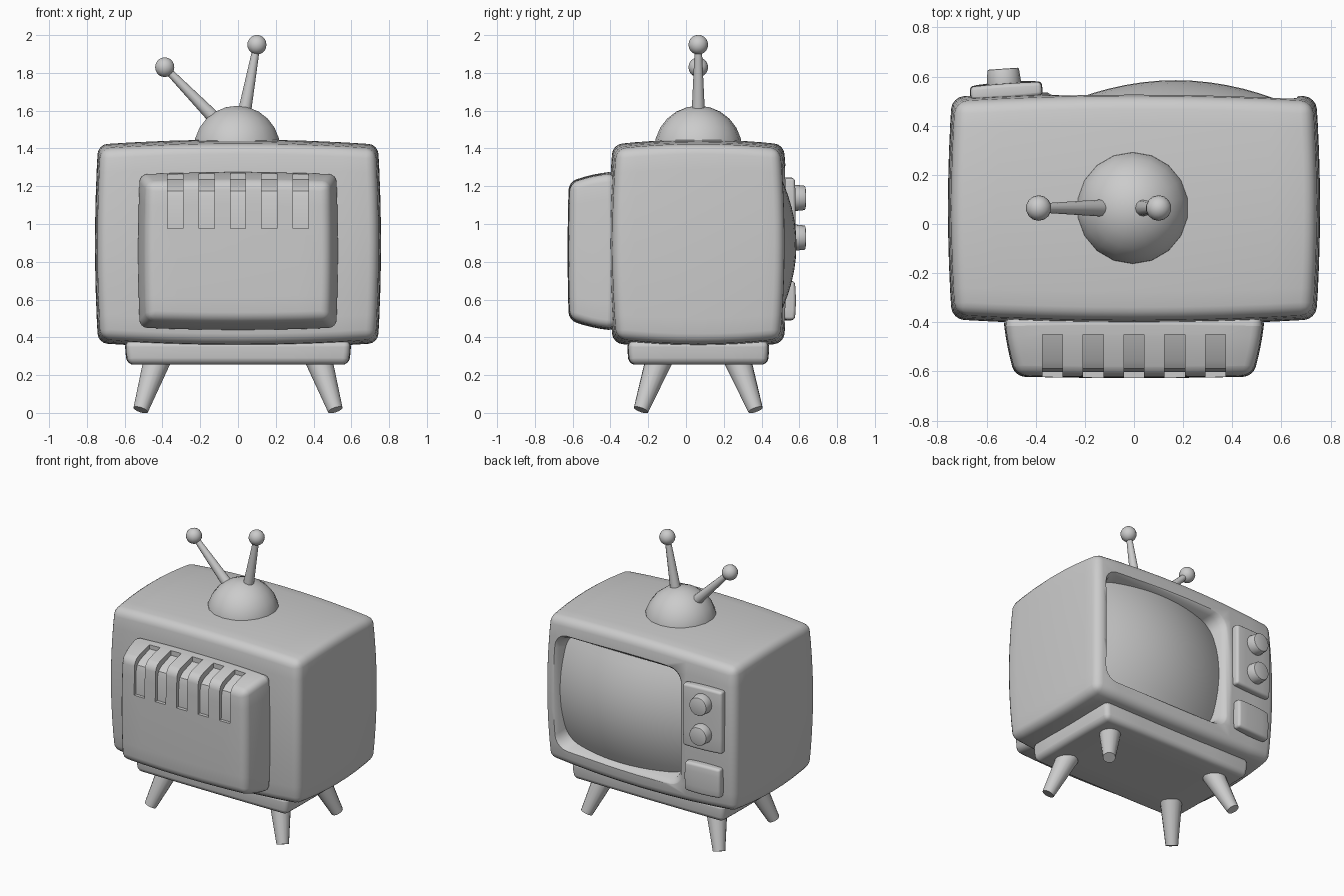
import bpy, bmesh, math
from mathutils import Vector, Matrix

if "Cube" in bpy.data.objects:
    bpy.data.objects.remove(bpy.data.objects["Cube"])

CY = 0.065  # depth centre of cabinet, legs and aerial


def make(name, bm):
    bmesh.ops.recalc_face_normals(bm, faces=bm.faces[:])
    me = bpy.data.meshes.new(name)
    bm.to_mesh(me)
    bm.free()
    ob = bpy.data.objects.new(name, me)
    bpy.context.collection.objects.link(ob)
    return ob


def finish(ob, angle=35):
    """Apply modifiers and smooth the shading, keeping hard edges."""
    bpy.ops.object.select_all(action='DESELECT')
    bpy.context.view_layer.objects.active = ob
    ob.select_set(True)
    bpy.ops.object.convert(target='MESH')
    bpy.ops.object.shade_smooth_by_angle(angle=math.radians(angle))
    return ob


def pillow(name, centre, half, bulge, bevel, cuts=5, taper=None, rot=0):
    """Box with bulging sides, optional taper and rounded edges."""
    bm = bmesh.new()
    bmesh.ops.create_cube(bm, size=2)
    bmesh.ops.subdivide_edges(bm, edges=bm.edges[:], cuts=cuts, use_grid_fill=True)
    for v in bm.verts:
        u, w, t = v.co
        p = Vector((u * (half[0] - bulge[0] * (w * w + t * t)),
                    w * (half[1] - bulge[1] * (u * u + t * t)),
                    t * (half[2] - bulge[2] * (u * u + w * w))))
        v.co = taper(p, w, t) if taper else p
    bm.transform(Matrix.Translation(centre) @ Matrix.Rotation(math.radians(rot), 4, 'Z'))
    ob = make(name, bm)
    m = ob.modifiers.new('bevel', 'BEVEL')
    m.width, m.segments, m.limit_method = bevel, 4, 'ANGLE'
    m.angle_limit = math.radians(40)
    return ob


def rod(name, p0, r0, p1, r1, sides=16, bevel=0):
    """Tapered cylinder between two points."""
    p0, p1 = Vector(p0), Vector(p1)
    d = p1 - p0
    bm = bmesh.new()
    bmesh.ops.create_cone(bm, cap_ends=True, segments=sides, radius1=r0, radius2=r1, depth=d.length)
    bm.transform(Matrix.Translation((p0 + p1) / 2) @ d.to_track_quat('Z', 'Y').to_matrix().to_4x4())
    ob = make(name, bm)
    if bevel:
        m = ob.modifiers.new('bevel', 'BEVEL')
        m.width, m.segments, m.limit_method = bevel, 2, 'ANGLE'
    return finish(ob)


def ball(name, centre, r, u, v):
    bm = bmesh.new()
    bmesh.ops.create_uvsphere(bm, u_segments=u, v_segments=v, radius=r)
    bm.transform(Matrix.Translation(centre))
    return finish(make(name, bm), 60)


def cut(ob, cutter):
    cutter.hide_render = True
    m = ob.modifiers.new('cut', 'BOOLEAN')
    m.object, m.operation, m.solver = cutter, 'DIFFERENCE', 'EXACT'


def extrude_rings(name, rings):
    """Closed solid skinned over matching rings of points."""
    bm = bmesh.new()
    vs = [[bm.verts.new(p) for p in ring] for ring in rings]
    n = len(vs[0])
    for a, b in zip(vs, vs[1:]):
        for i in range(n):
            bm.faces.new((a[i], a[(i + 1) % n], b[(i + 1) % n], b[i]))
    bm.faces.new(vs[0])
    bm.faces.new(vs[-1])
    return make(name, bm)


def round_rect(cx, cz, y, hx, hz, r=0.09, seg=5):
    pts = []
    for k, (sx, sz) in enumerate(((1, 1), (-1, 1), (-1, -1), (1, -1))):
        for i in range(seg + 1):
            a = math.pi / 2 * (k + i / seg)
            pts.append((cx + sx * (hx - r) + r * math.cos(a), y, cz + sz * (hz - r) + r * math.sin(a)))
    return pts


# Cabinet with a flared screen recess on its +y side
SX, SZ = 0.17, 0.89
cabinet = pillow('cabinet', (0, CY, 0.895), (0.757, 0.475, 0.552), (0.016, 0.022, 0.026), 0.05, 7)
recess = extrude_rings('recess_cutter', [round_rect(SX, SZ, y, hx, hz) for y, hx, hz in
                       ((0.60, 0.56, 0.47), (0.54, 0.53, 0.44), (0.52, 0.497, 0.41),
                        (0.49, 0.475, 0.39), (0.36, 0.45, 0.365))])
cut(cabinet, recess)
finish(cabinet)

# Bulging picture tube
bm = bmesh.new()
bmesh.ops.create_grid(bm, x_segments=14, y_segments=12, size=1)
for v in bm.verts:
    x, z = v.co.x * 0.48, v.co.y * 0.395
    v.co = (SX - x, 0.585 - 0.46 * x * x - 0.65 * z * z, SZ + z)
screen = finish(make('screen', bm), 60)

# Tapered rear housing with five shallow vents
def rear_taper(p, w, t):
    k = (1 - w) / 2
    return Vector((p.x * (1 - 0.09 * k), p.y, p.z * (1 - 0.13 * k)))

housing = pillow('rear_housing', (0, -0.495, 0.857), (0.54, 0.132, 0.432), (0.008, 0.006, 0.012), 0.055, 5, rear_taper)
profile = ((-0.45, 1.36), (-0.70, 1.36), (-0.70, 0.975), (-0.602, 0.975), (-0.600, 1.135),
           (-0.588, 1.175), (-0.555, 1.20), (-0.45, 1.235))
vents = []
for i in range(5):
    x = (i - 2) * 0.166
    vent = extrude_rings('vent_cutter', [[(x + s * 0.041, y, z) for y, z in profile] for s in (-1, 1)])
    vents.append(vent)
    cut(housing, vent)
finish(housing)
for c in [recess] + vents:
    bpy.data.objects.remove(c)

# Plinth under the cabinet
def plinth_taper(p, w, t):
    k = 1 - 0.02 * (1 - t) / 2
    return Vector((p.x * k, p.y * k, p.z))

finish(pillow('plinth', (0, CY, 0.32), (0.602, 0.378, 0.065), (0.005, 0.005, 0), 0.035, 3, plinth_taper))

# Splayed legs
for sx in (-1, 1):
    for sy in (-1, 1):
        rod('leg', (sx * 0.515, CY + sy * 0.303, 0.016), 0.04,
            (sx * 0.428, CY + sy * 0.208, 0.28), 0.072)

# Control plate, knobs and lower speaker button
TILT = 4
finish(pillow('control_plate', (-0.52, 0.540, 1.025), (0.148, 0.034, 0.222), (0.003, 0.003, 0.004), 0.022, 3, None, TILT))
finish(pillow('lower_button', (-0.52, 0.540, 0.595), (0.134, 0.038, 0.106), (0.003, 0.005, 0.004), 0.024, 3, None, TILT))
a = math.radians(TILT)
for z in (1.138, 0.928):
    rod('knob', (-0.527, 0.55, z), 0.072, (-0.527 - 0.082 * math.sin(a), 0.55 + 0.082 * math.cos(a), z), 0.064, 16, 0.006)

# Aerial: dome, two rods and tip balls
ball('aerial_dome', (-0.005, CY, 1.393), 0.233, 18, 12)
for base, tip in (((-0.11, CY, 1.545), (-0.388, CY, 1.83)), ((0.03, CY, 1.57), (0.10, CY, 1.949))):
    rod('aerial_rod', base, 0.036, tip, 0.018, 12)
    ball('aerial_tip', tip, 0.052, 14, 10)
